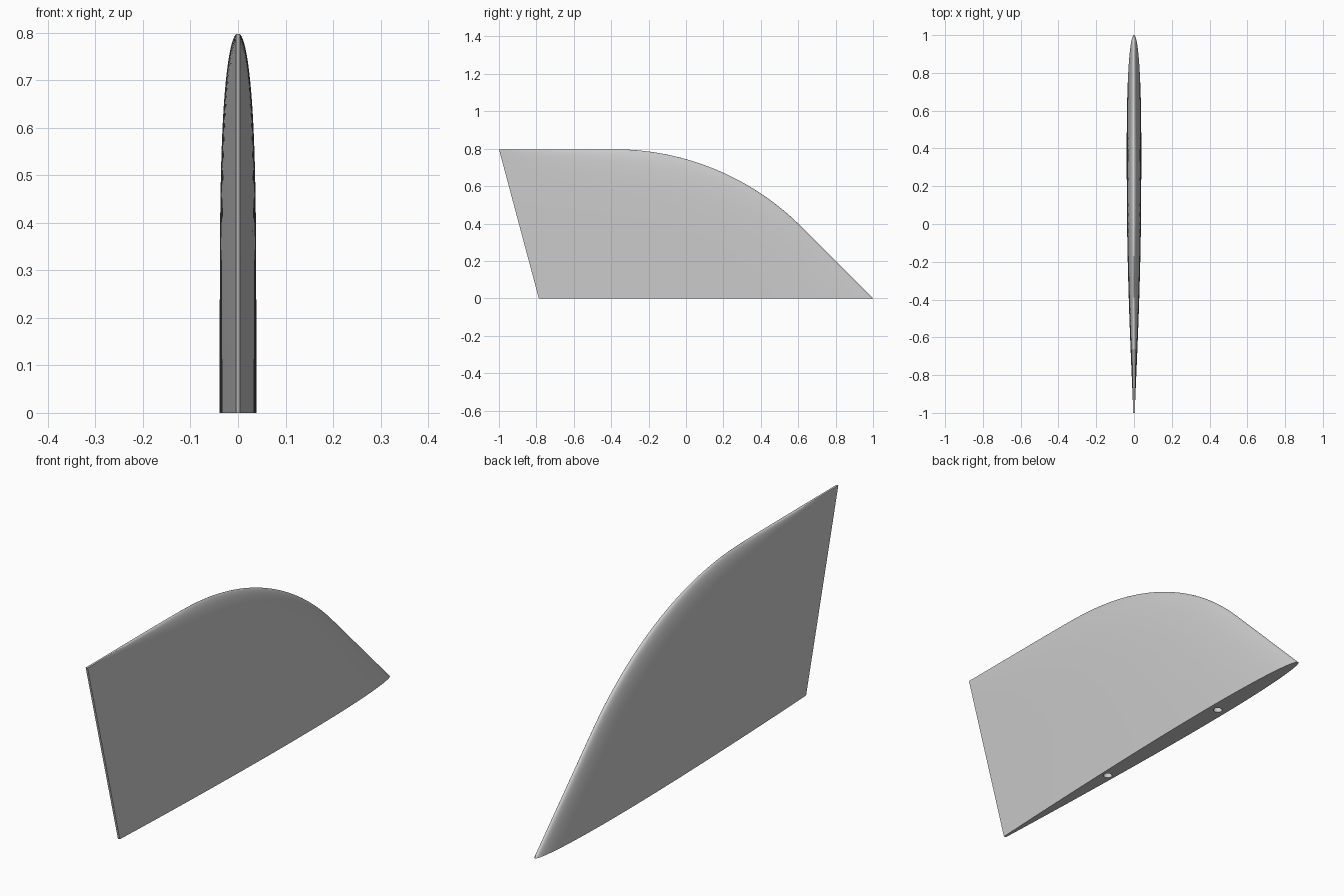
import bpy, bmesh, math

if "Cube" in bpy.data.objects:
    bpy.data.objects.remove(bpy.data.objects["Cube"], do_unlink=True)

HEIGHT = 0.797
EDGE = 0.0045       # half thickness of the trailing edge
SWELL = 0.036       # half thickness of the body
RADIUS = math.sqrt(2)
ARC_Y, ARC_Z = -0.383, HEIGHT - RADIUS
ROWS, STEPS = 56, 40

grey = bpy.data.materials.new("light grey")
grey.use_nodes = True
colour = (0.6, 0.6, 0.6, 1)
grey.diffuse_color = colour
grey.node_tree.nodes["Principled BSDF"].inputs["Base Color"].default_value = colour


def leading(z):
    """Straight slope that runs into an arc, level at the top."""
    if z < ARC_Z + 1:
        return 1 - z
    return ARC_Y + math.sqrt(max(0, RADIUS ** 2 - (z - ARC_Z) ** 2))


def trailing(z):
    return -0.787 - 0.213 * z / HEIGHT


def half_thickness(u, z):
    """Foil section, thinning towards the tip."""
    foil = 2.969 * math.sqrt(u) - 1.26 * u - 3.516 * u**2 + 2.843 * u**3 - 1.036 * u**4
    tip = max(0, 1 - (z / HEIGHT) ** 4.5) ** 0.55
    return EDGE * math.sqrt(u) + SWELL * tip * foil


# Fin body: stacked foil sections
bm = bmesh.new()
rings = []
for row in range(ROWS + 1):
    z = HEIGHT * math.sin(math.pi / 2 * row / ROWS)
    front, back = leading(z), trailing(z)
    ring = []
    for i in range(-STEPS, STEPS + 1):
        u = 1 - math.cos(math.pi / 2 * i / STEPS)
        x = math.copysign(half_thickness(u, z), i)
        ring.append(bm.verts.new((x, front + (back - front) * u, z)))
    rings.append(ring)
for low, high in zip(rings, rings[1:]):
    for i in range(len(low)):
        j = (i + 1) % len(low)
        bm.faces.new((low[i], low[j], high[j], high[i]))
bm.faces.new(rings[0])
bm.faces.new(rings[-1])
bmesh.ops.recalc_face_normals(bm, faces=bm.faces)
mesh = bpy.data.meshes.new("fin")
bm.to_mesh(mesh)
bm.free()
mesh.materials.append(grey)
fin = bpy.data.objects.new("fin", mesh)
bpy.context.collection.objects.link(fin)

# Two mounting holes in the base
for y in (-0.16, 0.51):
    bpy.ops.mesh.primitive_cylinder_add(vertices=24, radius=0.017, depth=0.5, location=(0, y, 0))
    pin = bpy.context.object
    pin.name = "hole_cutter"
    pin.hide_render = True
    pin.data.materials.append(grey)
    bpy.context.view_layer.objects.active = fin
    cut = fin.modifiers.new("mounting hole", "BOOLEAN")
    cut.operation = "DIFFERENCE"
    cut.solver = "EXACT"
    cut.object = pin
    bpy.ops.object.modifier_apply(modifier=cut.name)
    bpy.data.objects.remove(pin, do_unlink=True)

bpy.ops.object.select_all(action="DESELECT")
fin.select_set(True)
bpy.context.view_layer.objects.active = fin
bpy.ops.object.shade_smooth_by_angle(angle=math.radians(35))
